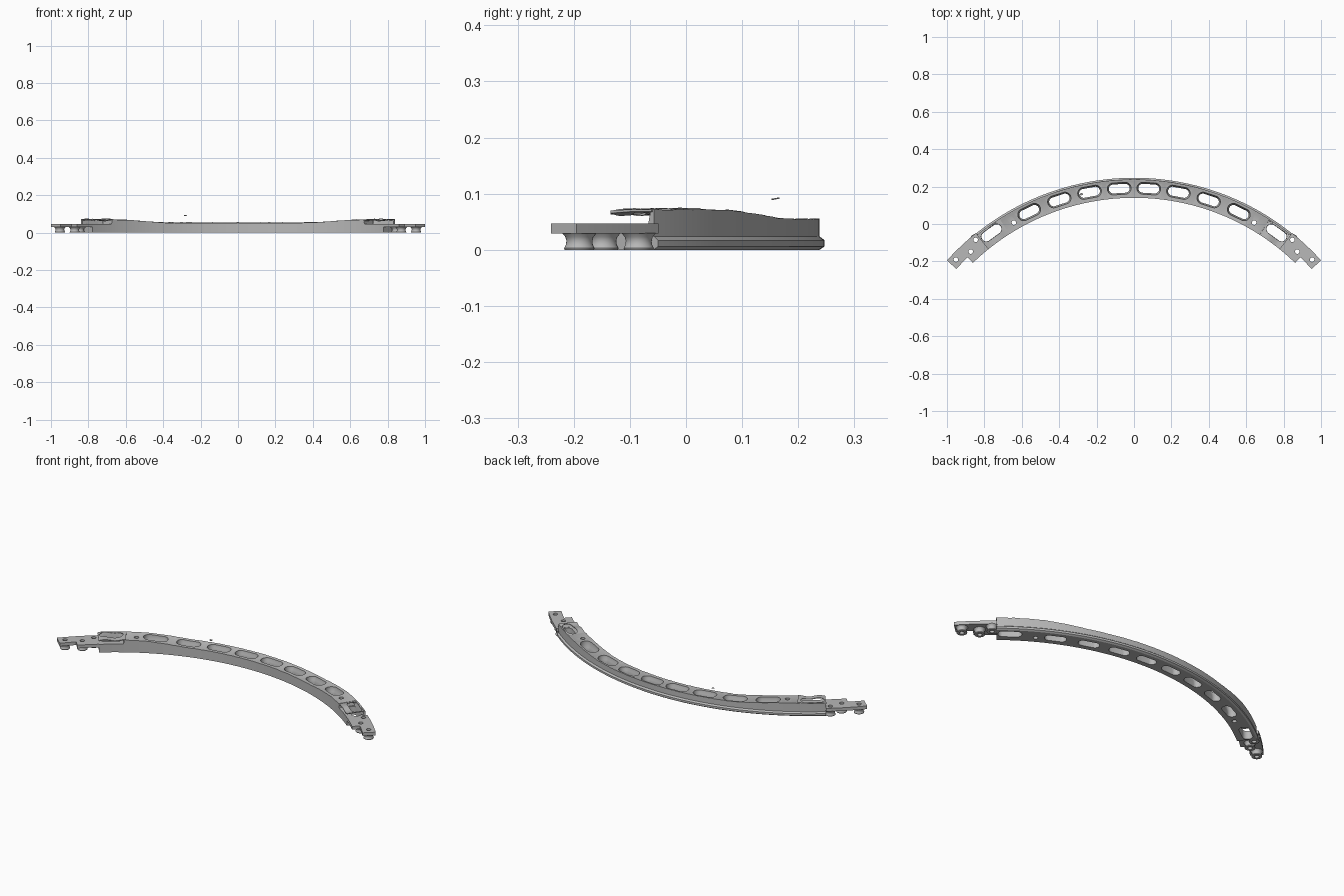
import bpy, bmesh, math, random
from math import sin, cos, pi, radians

random.seed(4)
CENTRE_Y = -1.10
MID_R = 1.292

cube = bpy.data.objects.get("Cube")
if cube:
    bpy.data.objects.remove(cube, do_unlink=True)

grey = bpy.data.materials.new("plain grey")
grey.use_nodes = True
colour = (0.48, 0.48, 0.48, 1)
grey.diffuse_color = colour
grey.node_tree.nodes["Principled BSDF"].inputs["Base Color"].default_value = colour


def polar(deg, r, z):
    """Point on the arc; the angle is measured from the middle."""
    a = radians(deg)
    return (r * sin(a), CENTRE_Y + r * cos(a), z)


def finish(name, bm):
    bmesh.ops.recalc_face_normals(bm, faces=bm.faces)
    mesh = bpy.data.meshes.new(name)
    bm.to_mesh(mesh)
    bm.free()
    mesh.materials.append(grey)
    obj = bpy.data.objects.new(name, mesh)
    bpy.context.collection.objects.link(obj)
    return obj


def skin(bm, rings):
    """Join equal loops of points into a capped solid."""
    loops = [[bm.verts.new(p) for p in ring] for ring in rings]
    n = len(loops[0])
    for a, b in zip(loops, loops[1:]):
        for i in range(n):
            bm.faces.new((a[i], a[(i + 1) % n], b[(i + 1) % n], b[i]))
    bm.faces.new(loops[0])
    bm.faces.new(loops[-1])


def sweep(name, angles, profile):
    bm = bmesh.new()
    skin(bm, [[polar(a, r, z) for r, z in profile(a)] for a in angles])
    return finish(name, bm)


def stadium(bm, deg, r, half_len, half_wid, levels, n=28):
    """Round-ended upright solid lying along the arc; levels are (z, growth)."""
    rings = []
    for z, grow in levels:
        ring = []
        for i in range(n):
            t = 2 * pi * (i + 0.5) / n
            w = half_wid + grow
            u = math.copysign(half_len - half_wid, cos(t)) + w * cos(t)
            ring.append(polar(deg + math.degrees(u / r), r + w * sin(t), z))
        rings.append(ring)
    skin(bm, rings)


def cut(obj, cutter):
    mod = obj.modifiers.new("openings", "BOOLEAN")
    mod.operation, mod.solver, mod.object = "DIFFERENCE", "EXACT", cutter
    bpy.context.view_layer.objects.active = obj
    bpy.ops.object.modifier_apply(modifier=mod.name)


def smooth(obj):
    bpy.ops.object.select_all(action="DESELECT")
    obj.select_set(True)
    bpy.context.view_layer.objects.active = obj
    bpy.ops.object.shade_smooth_by_angle(angle=radians(30))


def spread(a0, a1, n):
    return [a0 + (a1 - a0) * i / n for i in range(n + 1)]


def top_height(deg):
    """Wall height: low in the middle, rising to both ends."""
    t = min(max((abs(deg) - 16) / 15, 0), 1)
    return 0.055 + 0.017 * t * t * (3 - 2 * t)


# Curved beam with a rounded outer bead and an uneven top
def beam_profile(deg):
    h = top_height(deg) + random.uniform(-0.0008, 0.0008)
    inner = h - 0.003 if abs(deg) < 33 else 0.046
    return [(1.24, 0), (1.338, 0), (1.347, 0.006), (1.347, 0.017), (1.338, 0.024),
            (1.338, h), (1.331, h), (1.325, inner), (1.24, inner)]


beam = sweep("curved_beam", spread(-38.8, -33.05, 8) + spread(-32.8, 32.8, 90)
             + spread(33.05, 38.8, 8), beam_profile)

# Slots, wider at the top, and one small hole near each end
bm = bmesh.new()
flare = [(-0.02, 0), (0.02, 0), (0.035, 0.003), (0.047, 0.008), (0.1, 0.009)]
for side in (-1, 1):
    for deg in (3.5, 10.6, 18, 25.7):
        stadium(bm, side * deg, MID_R, 0.056, 0.024, flare)
    stadium(bm, side * 35.9, MID_R + 0.008, 0.06, 0.026, flare[:2] + [(0.1, 0.002)])
    stadium(bm, side * 30.1, 1.28, 0.0121, 0.012, [(-0.02, 0), (0.1, 0)])
slots = finish("slot_cutter", bm)
slots.hide_render = True
cut(beam, slots)

# Bolt holes through the end plates and their bosses
BOLTS = [(46.3, 1.317), (42.5, 1.292), (39.8, 1.322)]
bm = bmesh.new()
for side in (-1, 1):
    for deg, r in BOLTS:
        stadium(bm, side * deg, r, 0.0121, 0.012, [(-0.02, 0), (0.1, 0)], 20)
bolts = finish("bolt_cutter", bm)
bolts.hide_render = True

parts = [beam]
for side, label in ((-1, "right"), (1, "left")):
    # Thin uneven lid over the end slot
    def lid_profile(deg):
        z = 0.067 + 0.004 * sin(deg * 1.3)
        return [(1.24, z - 0.003), (1.29, z), (1.335, z),
                (1.335, z + 0.004), (1.29, z + 0.004), (1.24, z + 0.002)]

    lid = sweep(label + "_end_lid", [side * a for a in spread(32.5, 38.9, 10)], lid_profile)
    cut(lid, slots)

    # End plate: a wide root and a narrower tip
    bm = bmesh.new()
    outline = [(a, 1.349) for a in spread(38.8, 47.85, 8)]
    outline += [(a, 1.281) for a in spread(47.85, 44.0, 4)]
    outline += [(a, 1.24) for a in spread(44.0, 38.8, 5)]
    skin(bm, [[polar(side * a, r, z) for a, r in outline] for z in (0.029, 0.047)])
    plate = finish(label + "_end_plate", bm)
    cut(plate, bolts)
    parts += [lid, plate]

    # Waisted bosses under the plate
    for i, (deg, r) in enumerate(BOLTS):
        bm = bmesh.new()
        levels = [(0, 0.001), (0.003, 0.002), (0.009, -0.001), (0.016, -0.002),
                  (0.023, 0), (0.03, 0.006)]
        stadium(bm, side * deg, r, 0.0251, 0.025, levels)
        boss = finish(f"{label}_boss_{i + 1}", bm)
        cut(boss, bolts)
        parts.append(boss)

# Small loose chip above the beam
chip = sweep("loose_chip", [-12.9, -12.3],
             lambda a: [(1.285, 0.089), (1.296, 0.091), (1.296, 0.093), (1.285, 0.091)])
parts.append(chip)

for cutter in (slots, bolts):
    bpy.data.objects.remove(cutter, do_unlink=True)
for part in parts:
    smooth(part)
